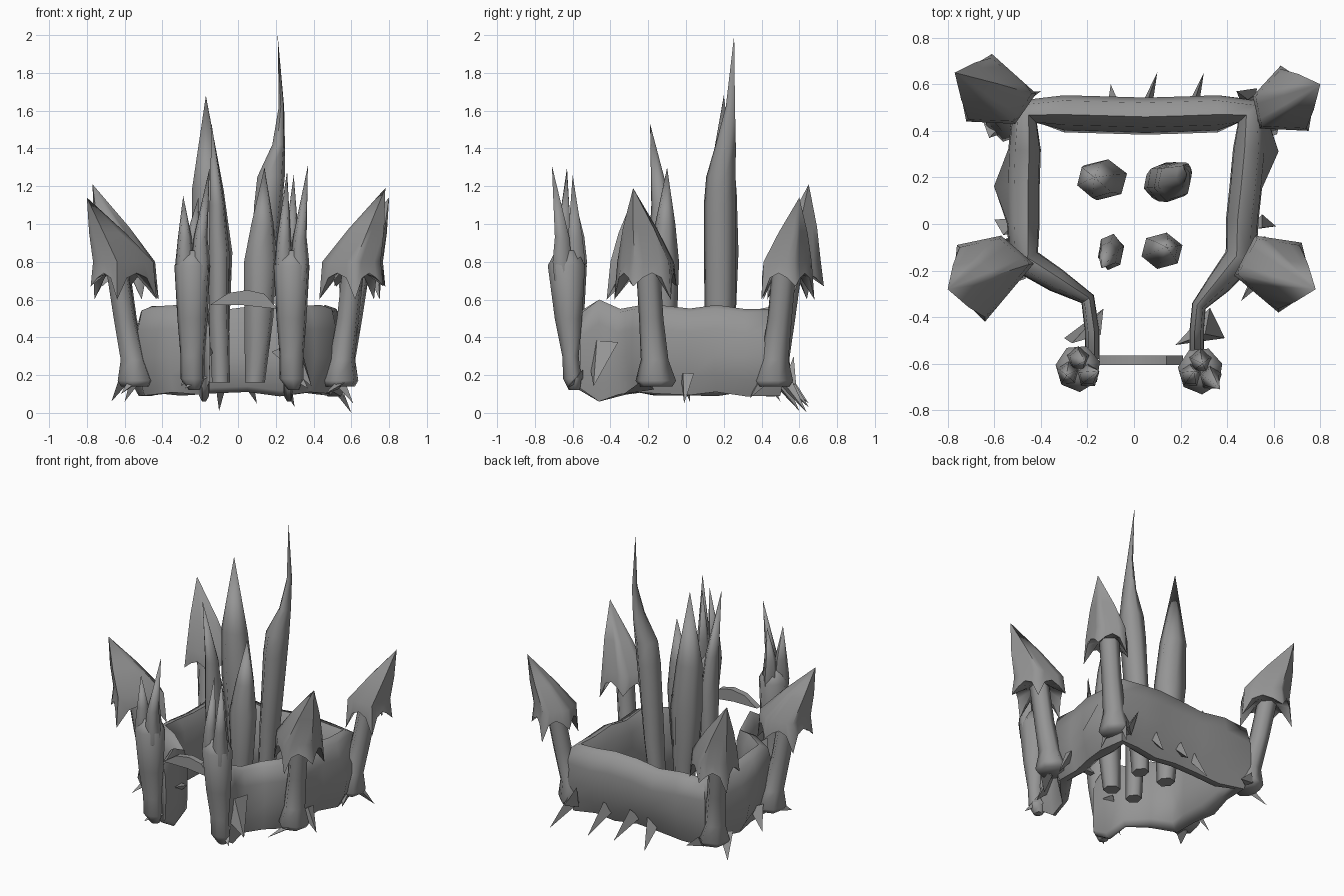
import bpy, bmesh, math, random
from mathutils import Vector

if "Cube" in bpy.data.objects:
    bpy.data.objects.remove(bpy.data.objects["Cube"])

random.seed(4)
stone = bpy.data.materials.new("dark_stone")
stone.diffuse_color = (0.3, 0.3, 0.3, 1)
stone.use_nodes = True
stone.node_tree.nodes["Principled BSDF"].inputs["Base Color"].default_value = stone.diffuse_color


def make(name, rings, closed=True, angle=60):
    """Skin a list of equal-length point rings into a capped, shaded mesh."""
    bm = bmesh.new()
    vs = [[bm.verts.new(p) for p in r] for r in rings]
    n = len(vs[0])
    for a, b in zip(vs, vs[1:]):
        for i in range(n):
            j = (i + 1) % n
            bm.faces.new((a[i], a[j], b[j], b[i]))
    if closed:
        bm.faces.new(vs[0])
        bm.faces.new(vs[-1])
    bmesh.ops.remove_doubles(bm, verts=bm.verts, dist=0.0005)
    bmesh.ops.recalc_face_normals(bm, faces=bm.faces)
    me = bpy.data.meshes.new(name)
    bm.to_mesh(me)
    bm.free()
    me.materials.append(stone)
    ob = bpy.data.objects.new(name, me)
    bpy.context.collection.objects.link(ob)
    bpy.ops.object.select_all(action='DESELECT')
    ob.select_set(True)
    bpy.context.view_layer.objects.active = ob
    bpy.ops.object.shade_smooth_by_angle(angle=math.radians(angle))
    return ob


def ring(x, y, z, rx, ry, n, turn=0.3):
    return [(x + rx * math.cos(turn + math.tau * i / n),
             y + ry * math.sin(turn + math.tau * i / n), z) for i in range(n)]


def loft(name, rows, n=6, turn=0.3):
    return make(name, [ring(*r, n, turn) for r in rows], angle=75)


def thorn(name, base, tip, r, flat=0.5):
    """Three sided shard pointing from base to tip."""
    b, t = Vector(base), Vector(tip)
    d = (t - b).normalized()
    u = d.orthogonal().normalized()
    v = d.cross(u)
    foot = [b + u * r * math.cos(a) + v * r * flat * math.sin(a)
            for a in (0.4, 2.5, 4.6)]
    make(name, [foot, [t] * 3], angle=20)


# Ring wall: section swept along an open path; thin by the gate, back leans out
path = [(-.175, -.58), (-.175, -.46), (-.195, -.32), (-.33, -.235), (-.465, -.15),
        (-.465, .0), (-.465, .16), (-.46, .32), (-.46, .475), (-.3, .48),
        (-.12, .475), (.05, .47), (.22, .475), (.36, .48), (.49, .475),
        (.485, .32), (.47, .16), (.455, .02), (.45, -.14), (.36, -.25),
        (.275, -.35), (.265, -.46), (.265, -.56)]
section = [(-.05, .13), (-.06, .3), (-.055, .48), (-.01, .555), (.05, .535),
           (.075, .43), (.08, .3), (.065, .19), (.035, .1), (-.01, .1)]
pts = [Vector(p) for p in path]
rings = []
for i, p in enumerate(pts):
    a = (p - pts[max(i - 1, 0)])
    b = (pts[min(i + 1, len(pts) - 1)] - p)
    d = (a.normalized() + b.normalized()).normalized()
    nrm = Vector((-d.y, d.x))
    top, low = random.uniform(-.03, .02), random.uniform(-.015, .015)
    if i in (1, 21):
        top, low = .045, -.04
    if i in (0, 22):
        top, low = -.03, .03
    thin = .45 if i < 3 or i > 19 else .75 if i in (3, 19) else 1
    back = 8 < i < 14
    bulge = 1.7 if i in (6, 15) else 1.0
    r = []
    for o, z in section:
        k = bulge if o > .03 and z < .4 else 1
        lean = -.04 * (.45 - z) / .35 if back and z < .45 else 0
        q = p + nrm * (o * thin * k + lean)
        r.append((q.x, q.y, z + (top if z > .4 else low if z < .2 else 0)))
    rings.append(r)
make("ring_wall", rings, angle=60)

# Leaning corner towers: shaft foot, shaft top, roof apex, roof outline
towers = {
    "front_right": ((.54, -.16), (.61, -.2), (.78, -.28, 1.19),
                    [(.43, -.22), (.52, -.05), (.72, -.08), (.77, -.28), (.62, -.38)]),
    "back_right": ((.54, .46), (.64, .52), (.80, .60, 1.14),
                   [(.54, .41), (.51, .55), (.63, .68), (.78, .58), (.75, .40)]),
    "back_left": ((-.54, .46), (-.63, .55), (-.77, .65, 1.21),
                  [(-.42, .56), (-.61, .73), (-.76, .64), (-.72, .44), (-.51, .43)]),
    "front_left": ((-.54, -.16), (-.64, -.2), (-.80, -.28, 1.14),
                   [(-.43, -.17), (-.57, -.05), (-.76, -.09), (-.78, -.28), (-.64, -.42)]),
}
for name, (foot, head, apex, outline) in towers.items():
    (fx, fy), (hx, hy) = foot, head
    rows = []
    for t, z, r in ((0, .14, .09), (0, .17, .11), (.15, .28, .075),
                    (.6, .5, .066), (1, .76, .066)):
        rows.append((fx + (hx - fx) * t, fy + (hy - fy) * t, z, r * .92, r))
    loft(name + "_shaft", rows, 6)
    mid, upper, eave, under = [], [], [], []
    c, tip = Vector((hx, hy, 0)), Vector(apex)
    for i in range(5):
        p, n = Vector((*outline[i], 0)), Vector((*outline[(i + 1) % 5], 0))
        for t, drop in ((0, .6 if i % 2 == 0 else .67), (.25, .715), (.5, .74), (.75, .715)):
            q = p.lerp(n, t)
            eave.append(q + Vector((0, 0, drop)))
            up = q.lerp(c, .09) + Vector((0, 0, .8))
            upper.append(up)
            h = up.lerp(tip, .45)
            axis = c.lerp(tip, .5)
            out = Vector((h.x - axis.x, h.y - axis.y, 0))
            mid.append(h + out * .1)
            under.append(q.lerp(c, .6) + Vector((0, 0, .75)))
    make(name + "_roof", [[apex] * 20, mid, upper, eave, under], angle=70)

# Gate towers: slim foot, swelling body, crown of spikes
gates = {"gate_tower_left": (-.24, -.62, [(-.29, -.65, 1.15), (-.21, -.59, 1.14), (-.15, -.63, 1.30)]),
         "gate_tower_right": (.285, -.63, [(.26, -.63, 1.28), (.295, -.60, 1.26), (.37, -.71, 1.31)])}
for name, (x, y, tips) in gates.items():
    loft(name, [(x + .01, y + .04, .12, .03, .03), (x, y + .03, .18, .065, .05),
                (x, y + .02, .3, .065, .045), (x, y + .01, .5, .082, .075),
                (x, y, .78, .098, .102), (x, y, .86, .055, .06)], 7)
    for k, (tx, ty, tz) in enumerate(tips):
        bx, by = x + (-.042, 0, .042)[k], y + (-.02, .04, -.03)[k]
        loft(name + "_spike", [(bx, by, .7, .04, .045), (bx, by, .8, .052, .056),
                               (bx, by, .93, .038, .042), (tx, ty, tz, 0, 0)], 5)

# Gate lintel: thin shallow arch
arch = [(-.15, .57), (-.05, .635), (.05, .65), (.14, .63), (.21, .55), (.03, .57)]
make("gate_lintel", [[(x, y, z) for x, z in arch] for y in (-.565, -.605)], angle=30)

# Inner spires
loft("spire_back_right", [(.09, .17, .16, .05, .06), (.12, .18, .6, .065, .085),
                          (.16, .18, 1.1, .078, .088), (.175, .185, 1.25, .076, .08),
                          (.215, .21, 1.42, .035, .055), (.23, .235, 1.62, .015, .025),
                          (.21, .255, 2.0, 0, 0)], 6)
loft("spire_back_left", [(-.11, .18, .16, .055, .06), (-.12, .185, .5, .08, .08),
                         (-.135, .19, .85, .11, .09), (-.16, .19, 1.18, .088, .08),
                         (-.17, .2, 1.68, 0, 0)], 6)
loft("spire_front_left", [(-.09, -.11, .16, .05, .055), (-.1, -.11, .5, .055, .062),
                          (-.1, -.12, .85, .057, .08), (-.11, -.13, 1.1, .042, .055),
                          (-.14, -.19, 1.53, 0, 0)], 6)
loft("spire_front_right", [(.09, -.11, .16, .055, .055), (.11, -.115, .5, .08, .07),
                           (.12, -.115, .8, .092, .08), (.13, -.11, 1.0, .062, .055),
                           (.14, -.1, 1.3, 0, 0)], 6)

# Thorns and rubble shards round the wall foot
shards = [((-.08, .48, .18), (-.1, .6, .01)), ((.05, .5, .2), (.1, .65, .05)),
          ((.25, .5, .2), (.3, .65, .03)), ((.5, .5, .2), (.6, .64, 0)),
          ((-.58, .4, .2), (-.67, .5, .06)), ((.53, .0, .2), (.61, -.01, .05)),
          ((-.52, -.02, .2), (-.6, .02, .06)), ((.5, .54, .15), (.44, .57, .3)),
          ((-.5, .54, .16), (-.4, .57, .12)), ((.56, .42, .2), (.56, .34, .08)),
          ((.55, -.2, .16), (.46, -.33, .1)), ((-.56, -.2, .16), (-.62, -.28, .1))]
for b, t in shards:
    thorn("wall_thorn", b, t, .055)
for s, x in ((-1, -.18), (1, .27)):
    thorn("gate_buttress", (x, -.45, .36), (x + s * .12, -.49, .14), .13, .35)
    thorn("gate_foot_shard", (x + s * .02, -.56, .2), (x + s * .1, -.63, .13), .05)
